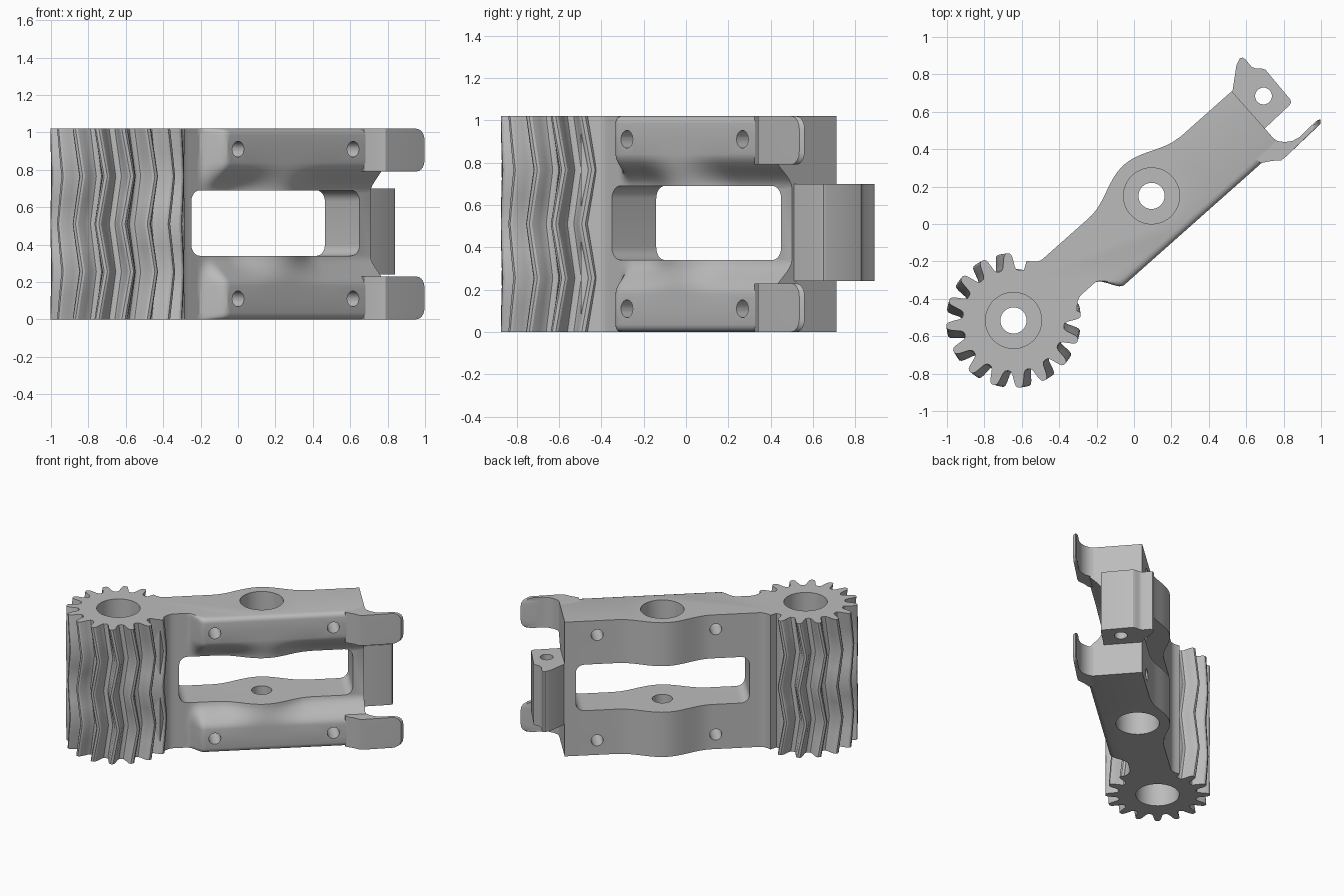
import bpy, bmesh, math
from math import sin, cos, pi, sqrt, radians

if "Cube" in bpy.data.objects:
    bpy.data.objects.remove(bpy.data.objects["Cube"])

ARM_ANGLE = radians(41.6)   # parts are drawn along the arm, then turned
HEIGHT = 1.02
PIVOT, GEAR = (0.17, 0.05), (-0.824, 0.042)

grey = bpy.data.materials.new("plain grey")
grey.use_nodes = True
grey.diffuse_color = (0.5, 0.5, 0.5, 1)
grey.node_tree.nodes["Principled BSDF"].inputs["Base Color"].default_value = (0.5, 0.5, 0.5, 1)


def clamp(t):
    return max(0.0, min(1.0, t))


def smooth(t):
    t = clamp(t)
    return t * t * (3 - 2 * t)


def rounding(d, r):
    """Inset of a round edge of radius r at distance d from the end."""
    return r - sqrt(max(0, r * r - (r - d) ** 2)) if d < r else 0


def loft(name, levels, section, along_v=False):
    """Stack closed sections at the given levels and cap both ends."""
    bm = bmesh.new()
    rings = []
    for w in levels:
        rings.append([bm.verts.new((a, w, b) if along_v else (a, b, w)) for a, b in section(w)])
    n = len(rings[0])
    for low, high in zip(rings, rings[1:]):
        for i in range(n):
            j = (i + 1) % n
            bm.faces.new((low[i], low[j], high[j], high[i]))
    bm.faces.new(rings[0][::-1])
    bm.faces.new(rings[-1])
    bmesh.ops.recalc_face_normals(bm, faces=bm.faces)
    mesh = bpy.data.meshes.new(name)
    bm.to_mesh(mesh)
    bm.free()
    mesh.materials.append(grey)
    ob = bpy.data.objects.new(name, mesh)
    bpy.context.collection.objects.link(ob)
    ob.rotation_euler.z = ARM_ANGLE
    return ob


def circle(a, b, r, n=48):
    return [(a + r * cos(2 * pi * i / n), b + r * sin(2 * pi * i / n)) for i in range(n)]


def cut(ob, cutters):
    for c in cutters:
        c.hide_render = True
        mod = ob.modifiers.new("cut", "BOOLEAN")
        mod.operation, mod.solver, mod.object = "DIFFERENCE", "EXACT", c
        bpy.context.view_layer.objects.active = ob
        bpy.ops.object.modifier_apply(modifier=mod.name)
        bpy.data.objects.remove(c)


def bores(centre):
    """Through hole with a wide counterbore from each side."""
    return [loft("bore_cutter", (lo, hi), lambda w, r=r: circle(*centre, r))
            for lo, hi, r in ((-0.1, 0.2, 0.15), (HEIGHT - 0.2, 1.2, 0.15), (-0.2, 1.3, 0.07))]


# Arm body: wavy back wall, two front rails and a recessed middle band
def bump(u):
    d = abs(u - PIVOT[0]) / 0.33
    return cos(pi / 2 * d) ** 2 if d < 1 else 0


US = sorted(set([-0.56 + 0.02 * i for i in range(52)] + [0.5, 0.862]))
US = [u for u in US if u < 0.45 or u > 0.8 or abs(u - 0.5) < 0.001]


def arm_section(z):
    d = min(z, HEIGHT - z)
    rail = 1 - smooth((d - 0.18) / 0.16)      # 1 on the rails, 0 in the middle
    edge = rounding(d, 0.035)
    front, back = [], []
    for u in US:
        step = smooth((u + 0.36) / 0.1)
        rail_v = -0.096 - (0.113 - edge) * step
        mid_v = -0.096 - 0.085 * bump(u)
        flare = 0.07 * clamp((-0.46 - u) / 0.09) ** 2
        front.append((u, rail_v * rail + mid_v * (1 - rail) - flare))
        back.append((u, 0.184 + 0.088 * bump(u) + 0.05 * clamp((-0.49 - u) / 0.07) ** 2))
    return [(-0.66, -0.08)] + front + back[::-1] + [(-0.66, 0.17)]


half = [0, 0.005, 0.012, 0.022, 0.035, 0.1, 0.18] + [0.18 + 0.02 * i for i in range(1, 9)]
levels = half + [HEIGHT - z for z in reversed(half)]
arm = loft("arm_body", levels, arm_section)


# Rounded window through the middle band, and pin holes through the rails
def window(w):
    r, pts = 0.06, []
    corners = ((0.785 - r, 0.69 - r), (-0.419 + r, 0.69 - r),
               (-0.419 + r, 0.34 + r), (0.785 - r, 0.34 + r))
    for k, (a, b) in enumerate(corners):
        for i in range(7):
            t = pi / 2 * (k + i / 6)
            pts.append((a + r * cos(t), b + r * sin(t)))
    return pts


cutters = [loft("window_cutter", (-0.5, 0.5), window, True)]
for u in (-0.185, 0.637):
    for z in (0.11, HEIGHT - 0.11):
        cutters.append(loft("pin_cutter", (-0.5, 0.5),
                            lambda w, u=u, z=z: circle(u, z, 0.042, 24), True))
cut(arm, cutters + bores(PIVOT))

# Gear: zigzag teeth, left out where the arm joins
TEETH = 16
TOOTH = [(-0.5, 0.27), (-0.36, 0.274), (-0.28, 0.288), (-0.23, 0.31), (-0.18, 0.335),
         (-0.13, 0.352), (-0.06, 0.36), (0.06, 0.36), (0.13, 0.352), (0.18, 0.335),
         (0.23, 0.31), (0.28, 0.288), (0.36, 0.274)]


def gear_section(z):
    q = (z / HEIGHT * 2) % 1
    twist = 0.13 * (1 - abs(2 * q - 1))
    pts = []
    for k in range(TEETH):
        centre = radians(5 + k * 360 / TEETH) - ARM_ANGLE
        plain = radians(-35) < centre < radians(45)
        for p, r in TOOTH:
            t = centre + p * 2 * pi / TEETH + twist
            r = 0.275 if plain else r
            pts.append((GEAR[0] + r * cos(t), GEAR[1] + r * sin(t)))
    return pts


gear = loft("gear", [HEIGHT * i / 8 for i in range(9)], gear_section)
cut(gear, bores(GEAR))

# Two curved hooks at the far end, one per rail
HOOK = [(0.72, -0.1), (0.858, -0.09), (0.856, -0.13), (0.868, -0.177), (0.893, -0.207),
        (0.929, -0.231), (0.971, -0.24), (1.1, -0.236), (1.118, -0.243), (1.101, -0.262),
        (0.844, -0.27), (0.815, -0.268), (0.774, -0.236), (0.72, -0.205)]


def hook(name, base, tall=0.23):
    def section(z):
        inset = rounding(min(z - base, base + tall - z), 0.06)
        return [(u - inset if u > 1 else u, v) for u, v in HOOK]
    steps = [0, 0.004, 0.012, 0.024, 0.04, 0.06]
    loft(name, [base + s for s in steps] + [base + tall - s for s in reversed(steps)], section)


hook("lower_hook", 0)
hook("upper_hook", HEIGHT - 0.23)

# Latch block with a small ridge and a pin hole
LATCH = [(0.84, -0.083), (1.045, -0.077), (1.06, -0.072), (1.067, -0.058), (1.073, 0.15),
         (1.06, 0.172), (1.04, 0.187), (1.028, 0.211), (1.03, 0.262), (1.025, 0.28),
         (1.012, 0.287), (0.974, 0.272), (0.866, 0.182), (0.84, 0.182)]
latch = loft("latch_block", (0.24, 0.7), lambda z: LATCH)
cut(latch, [loft("latch_cutter", (0, 1), lambda z: circle(0.972, 0.052, 0.045, 32))])

# Smooth curved faces, keep edges sharp
for ob in bpy.context.view_layer.objects:
    ob.select_set(ob.type == "MESH" and grey.name in ob.data.materials)
bpy.context.view_layer.objects.active = arm
bpy.ops.object.shade_smooth_by_angle()
